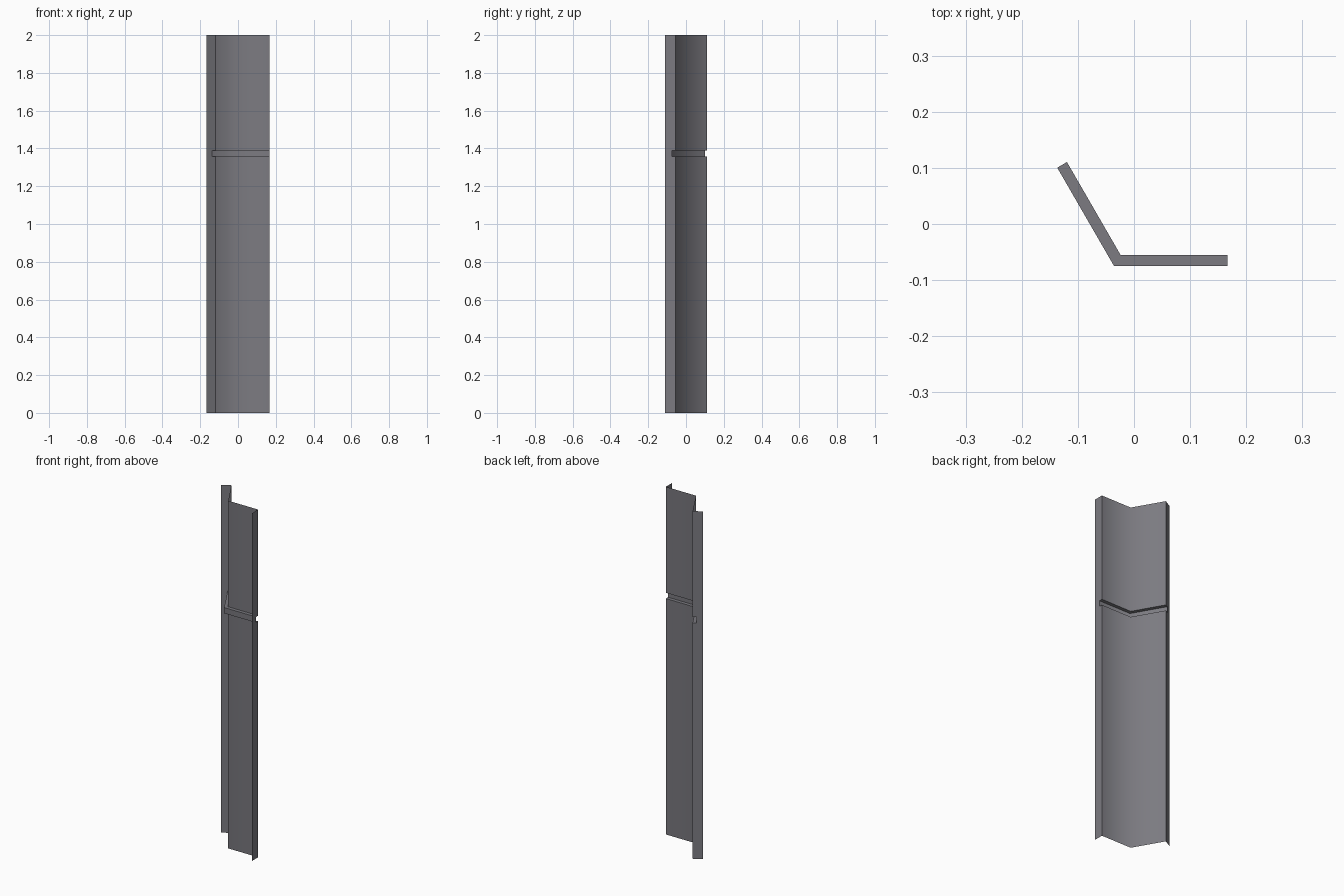
import bpy, bmesh, math
from mathutils import Vector

if "Cube" in bpy.data.objects:
    bpy.data.objects.remove(bpy.data.objects["Cube"])

W, F, D = 0.191, 0.055, 0.02      # panel width, flange width, rib depth
C = Vector((-0.024, -0.055))      # inner bend of the sheet
dir_r, dir_l = Vector((1, 0)), Vector((-0.5, math.sqrt(3) / 2))
out_r, out_l = Vector((0, -1)), Vector((-math.sqrt(3) / 2, -0.5))

# vertical section: (height, outward offset), with a pressed-out rib
section = [(0, 0), (1.357, 0), (1.357, D), (1.39, D), (1.39, 0), (2, 0)]

mat = bpy.data.materials.new("grey_metal")
mat.diffuse_color = (0.2, 0.197, 0.219, 1)
mat.use_nodes = True
mat.node_tree.nodes["Principled BSDF"].inputs["Base Color"].default_value = mat.diffuse_color


def columns(d):
    """Plan points from left flange tip to right flange tip at offset d."""
    left, right = C + dir_l * W, C + dir_r * W
    bend = C + Vector((-d * math.tan(math.radians(30)), -d))
    return [left + out_l * F, left + out_l * d, bend,
            right + out_r * d, right + out_r * F]


bm = bmesh.new()
rows = [[bm.verts.new((p.x, p.y, z)) for p in columns(d)] for z, d in section]
for i in range(len(rows) - 1):
    a, b = rows[i], rows[i + 1]
    level = section[i][0] == section[i + 1][0]
    # flanges are only on the upright stretches, so the rib notches them
    for j in ((1, 2) if level else (0, 1, 2, 3)):
        bm.faces.new((a[j], a[j + 1], b[j + 1], b[j]))

me = bpy.data.meshes.new("corner_trim")
bm.to_mesh(me)
bm.free()
me.materials.append(mat)
ob = bpy.data.objects.new("corner_trim", me)
bpy.context.collection.objects.link(ob)

# smooth across the 60 degree bend, sharp at flanges and rib
bpy.context.view_layer.objects.active = ob
ob.select_set(True)
bpy.ops.object.shade_smooth_by_angle(angle=math.radians(70))
